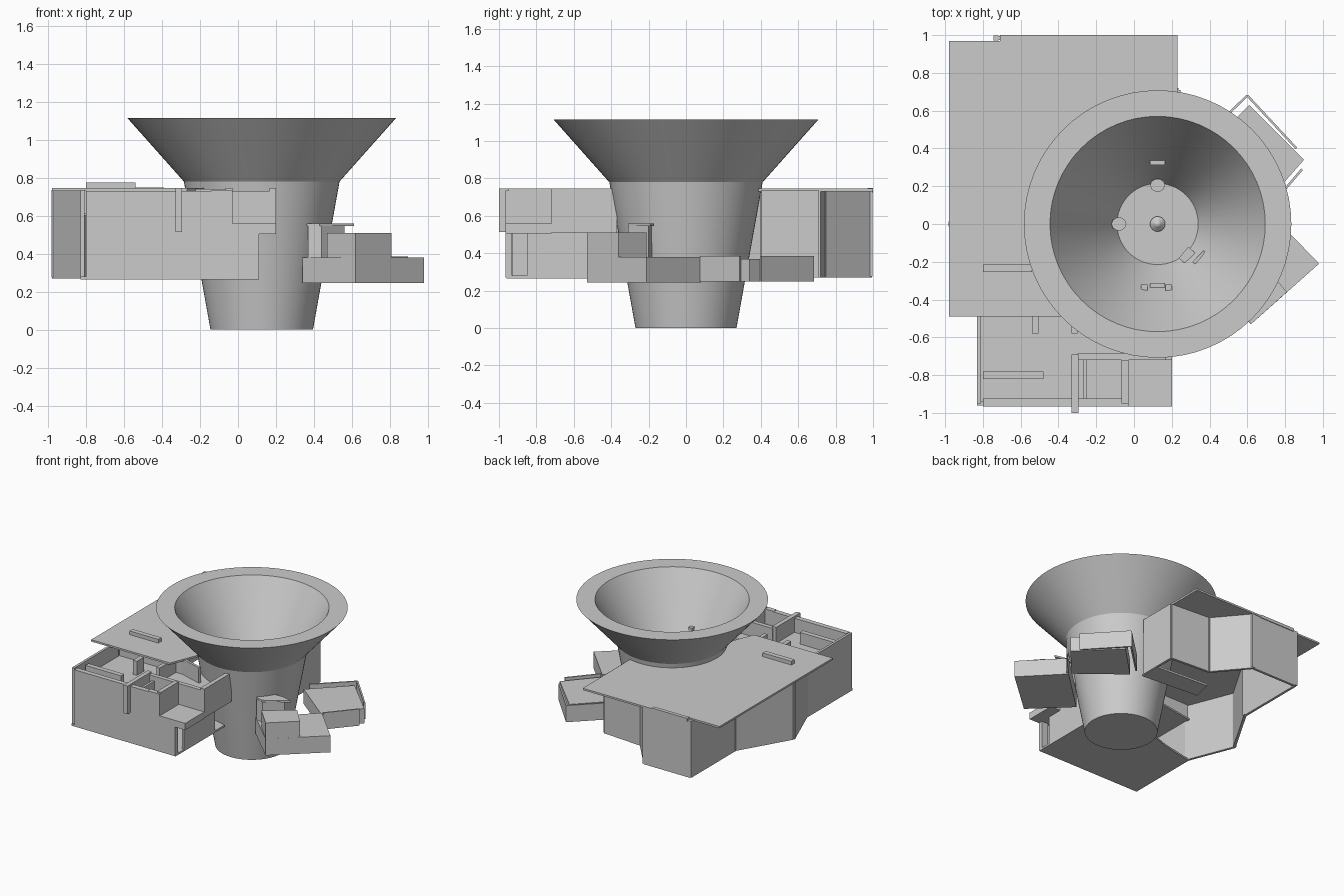
import bpy, bmesh, math
from mathutils import Vector

CX = 0.125  # tower axis


def finish(name, bm):
    bmesh.ops.recalc_face_normals(bm, faces=bm.faces)
    me = bpy.data.meshes.new(name)
    bm.to_mesh(me)
    bm.free()
    ob = bpy.data.objects.new(name, me)
    bpy.context.collection.objects.link(ob)
    return ob


def prism(name, pts, z0, z1):
    """Vertical extrusion of a plan outline."""
    bm = bmesh.new()
    f = bm.faces.new([bm.verts.new((x, y, z0)) for x, y in pts])
    r = bmesh.ops.extrude_face_region(bm, geom=[f])
    for v in r['geom']:
        if isinstance(v, bmesh.types.BMVert):
            v.co.z = z1
    return finish(name, bm)


def box(name, x0, x1, y0, y1, z0, z1):
    return prism(name, [(x0, y0), (x1, y0), (x1, y1), (x0, y1)], z0, z1)


def wall(name, a, b, z0, z1, t=0.02):
    """Upright panel between two plan points."""
    a, b = Vector(a), Vector(b)
    d = (b - a).normalized()
    n = Vector((-d.y, d.x)) * t / 2
    return prism(name, [a - n, b - n, b + n, a + n], z0, z1)


def arc(r, a0, a1, n=14):
    """Plan points round the tower axis, angles in degrees."""
    return [(CX + r * math.cos(math.radians(a0 + (a1 - a0) * i / n)),
             r * math.sin(math.radians(a0 + (a1 - a0) * i / n))) for i in range(n + 1)]


def lathe(name, profile, segs=64):
    bm = bmesh.new()
    rings = []
    for r, z in profile:
        if r == 0:
            rings.append([bm.verts.new((CX, 0, z))] * segs)
        else:
            rings.append([bm.verts.new((CX + r * math.cos(2 * math.pi * i / segs),
                                        r * math.sin(2 * math.pi * i / segs), z))
                          for i in range(segs)])
    for a, b in zip(rings, rings[1:]):
        for i in range(segs):
            j = (i + 1) % segs
            bm.faces.new(list(dict.fromkeys((a[i], a[j], b[j], b[i]))))
    ob = finish(name, bm)
    bpy.context.view_layer.objects.active = ob
    ob.select_set(True)
    bpy.ops.object.shade_smooth_by_angle(angle=math.radians(30))
    ob.select_set(False)
    return ob


# Tower with flared bowl, flat rim and deep bowl floor
lathe("tower_bowl", [(0, 0), (0.27, 0), (0.41, 0.78), (0.708, 1.115),
                     (0.57, 1.115), (0.215, 0.50), (0, 0.50)])
lathe("bowl_centre_post", [(0.04, 0.495), (0.04, 0.51), (0.018, 0.53), (0, 0.55)], 24)

# Small fittings in the bowl
for i, (x, y) in enumerate([(CX, 0.205), (CX - 0.205, 0)]):
    pts = [(x + 0.04 * math.cos(k * math.pi / 5), y + 0.035 * math.sin(k * math.pi / 5))
           for k in range(10)]
    prism(f"bowl_alcove_{i}", pts, 0.49, 0.56)
for i, y in enumerate([0.325, -0.325]):
    box(f"bowl_ledge_{i}", CX - 0.04, CX + 0.04, y - 0.012, y + 0.012, 0.68, 0.715)
for i, x in enumerate([0.055, 0.185]):
    box(f"bowl_post_{i}", x - 0.017, x + 0.017, -0.365, -0.32, 0.68, 0.745)
wall("bowl_seat", (0.26, -0.20), (0.31, -0.14), 0.50, 0.56, 0.06)
wall("bowl_seat_back", (0.32, -0.21), (0.38, -0.15), 0.55, 0.63, 0.03)

# Large roof slab over the rear building, cut round the tower, with raised strips
prism("roof_slab", [(-0.98, -0.49), (-0.27, -0.49)] + arc(0.39, 220, 74)
      + [(0.23, 1.0), (-0.71, 1.0), (-0.71, 0.97), (-0.98, 0.97)], 0.73, 0.745)
box("roof_ridge", -0.80, -0.54, -0.255, -0.215, 0.74, 0.775)
box("roof_rear_strip", -0.71, -0.39, 0.97, 1.0, 0.725, 0.75)

# Zigzag outer walls of the building
outline = [(0.235, 0.40), (0.235, 0.71), (-0.11, 0.735), (-0.32, 0.985), (-0.73, 0.985),
           (-0.73, 0.41), (-0.97, 0.0), (-0.82, -0.38), (-0.82, -0.95)]
for i, (a, b) in enumerate(zip(outline, outline[1:])):
    wall(f"outer_wall_{i}", a, b, 0.27, 0.735)
for i, (x, y) in enumerate(outline[2:-2]):
    box(f"corner_post_{i}", x - 0.013, x + 0.013, y - 0.013, y + 0.013, 0.275, 0.735)

# Front building shell, lower floor and room floor
prism("lower_floor", [(-0.83, -0.96), (0.11, -0.96), (0.11, -0.33)] + arc(0.325, 250, 210, 4)
      + [(-0.55, -0.30), (-0.83, -0.36)], 0.265, 0.28)
prism("rear_floor_strip", [(0.24, 0.38), (0.24, 0.55), (-0.22, 0.58), (-0.26, 0.42)], 0.265, 0.28)
prism("room_floor", [(-0.82, -0.94), (-0.03, -0.94), (-0.03, -0.72), (0.19, -0.70),
                     (0.17, -0.37)] + arc(0.36, 265, 220, 4) + [(-0.82, -0.34)], 0.60, 0.615)
box("front_wall", -0.80, -0.14, -0.965, -0.925, 0.27, 0.73)
box("front_wall_right", -0.14, 0.05, -0.965, -0.945, 0.27, 0.56)
box("front_wall_upper", -0.14, -0.03, -0.965, -0.925, 0.56, 0.735)
box("stair_side_rear", 0.09, 0.11, -0.85, -0.45, 0.27, 0.56)
box("stair_side_front", 0.05, 0.11, -0.965, -0.93, 0.27, 0.51)
box("platform", -0.03, 0.20, -0.965, -0.72, 0.505, 0.56)
box("side_wall", 0.165, 0.20, -0.72, -0.37, 0.51, 0.745)
wall("room_back_wall", (-0.24, -0.36), (-0.05, -0.42), 0.60, 0.74)

# Room partitions with open tops
partitions = [(-0.80, -0.48, -0.82, -0.78, 0.60, 0.71), (-0.54, -0.505, -0.58, -0.49, 0.60, 0.73),
              (-0.33, -0.30, -0.58, -0.35, 0.60, 0.73), (-0.33, -0.295, -0.925, -0.69, 0.60, 0.745),
              (-0.30, 0.18, -0.72, -0.685, 0.56, 0.73), (-0.065, -0.03, -0.95, -0.72, 0.56, 0.745),
              (-0.27, -0.25, -0.925, -0.72, 0.60, 0.69), (-0.81, -0.24, -0.37, -0.35, 0.60, 0.73)]
for i, p in enumerate(partitions):
    box(f"partition_{i}", *p)
box("front_buttress", -0.33, -0.295, -1.0, -0.92, 0.515, 0.745)

# Front right annex: low box, upper box and doorway block
prism("annex_lower", [(0.62, -0.53), (0.98, -0.21), (0.70, 0.08), (0.34, -0.26)], 0.245, 0.38)
prism("annex_upper", [(0.62, -0.53), (0.81, -0.36), (0.68, -0.21), (0.47, -0.37)], 0.38, 0.51)
prism("annex_door_block", [(0.37, -0.29), (0.44, -0.31), (0.56, -0.20), (0.40, -0.18)], 0.38, 0.545)
prism("annex_door_canopy", [(0.36, -0.28), (0.43, -0.31), (0.61, -0.19), (0.52, -0.17),
                            (0.40, -0.17)], 0.545, 0.56)

# Rear right annex with thin edge panels
prism("rear_annex", [(0.61, 0.63), (0.90, 0.34), (0.68, 0.09), (0.34, 0.36)], 0.25, 0.37)
wall("rear_annex_panel_0", (0.60, 0.68), (0.86, 0.40), 0.25, 0.385, 0.012)
wall("rear_annex_panel_1", (0.34, 0.43), (0.60, 0.68), 0.25, 0.385, 0.012)
wall("rear_annex_panel_2", (0.71, 0.08), (0.89, 0.29), 0.25, 0.385, 0.012)
